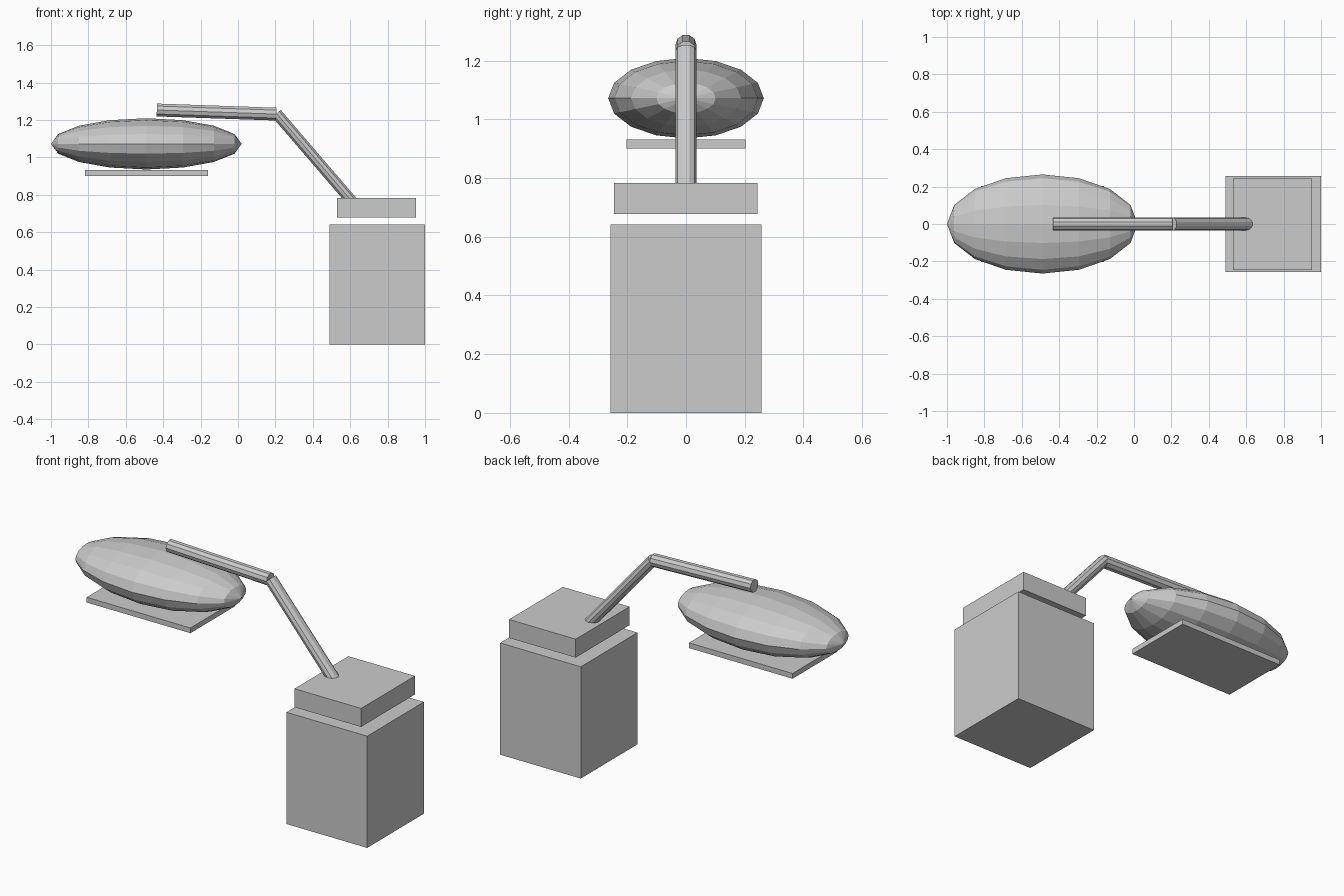
import bpy
from math import radians
from mathutils import Vector, Matrix

if "Cube" in bpy.data.objects:
    bpy.data.objects.remove(bpy.data.objects["Cube"])


def box(name, x0, x1, y0, y1, z0, z1):
    bpy.ops.mesh.primitive_cube_add(size=1)
    ob = bpy.context.object
    ob.name = name
    ob.data.transform(Matrix.Diagonal((x1 - x0, y1 - y0, z1 - z0, 1)))
    ob.location = ((x0 + x1) / 2, (y0 + y1) / 2, (z0 + z1) / 2)
    return ob


def rod(name, a, b, ry, rn, sides=10):
    """Faceted rod in the y = 0 plane; ry is its half width, rn its half thickness."""
    a, b = Vector((a[0], 0, a[1])), Vector((b[0], 0, b[1]))
    axis = (b - a).normalized()
    side = Vector((0, 1, 0))
    normal = side.cross(axis)
    bpy.ops.mesh.primitive_cylinder_add(vertices=sides, radius=1, depth=(b - a).length)
    ob = bpy.context.object
    ob.name = name
    # local y runs along world y, local z along the rod
    frame = Matrix((normal * rn, side * ry, axis)).transposed().to_4x4()
    ob.data.transform(frame)
    ob.location = (a + b) / 2
    return ob


# Pedestal and its floating cap
box("pedestal", 0.488, 1.0, -0.257, 0.257, 0.0, 0.641)
box("pedestal_cap", 0.53, 0.953, -0.245, 0.243, 0.677, 0.783)

# Bent arm
rod("lower_arm", (0.622, 0.75), (0.206, 1.234), 0.036, 0.031)
rod("upper_arm", (0.206, 1.231), (-0.434, 1.253), 0.036, 0.036)

# Lamp head: ellipsoid with its poles along x
bpy.ops.mesh.primitive_uv_sphere_add(segments=16, ring_count=8, radius=1)
head = bpy.context.object
head.name = "lamp_head"
head.data.transform(Matrix.Diagonal((0.51, 0.265, 0.137, 1)) @ Matrix.Rotation(radians(90), 4, 'Y'))
head.location = (-0.49, 0, 1.072)

# Flat panel under the head
box("light_panel", -0.818, -0.16, -0.203, 0.202, 0.901, 0.931)
